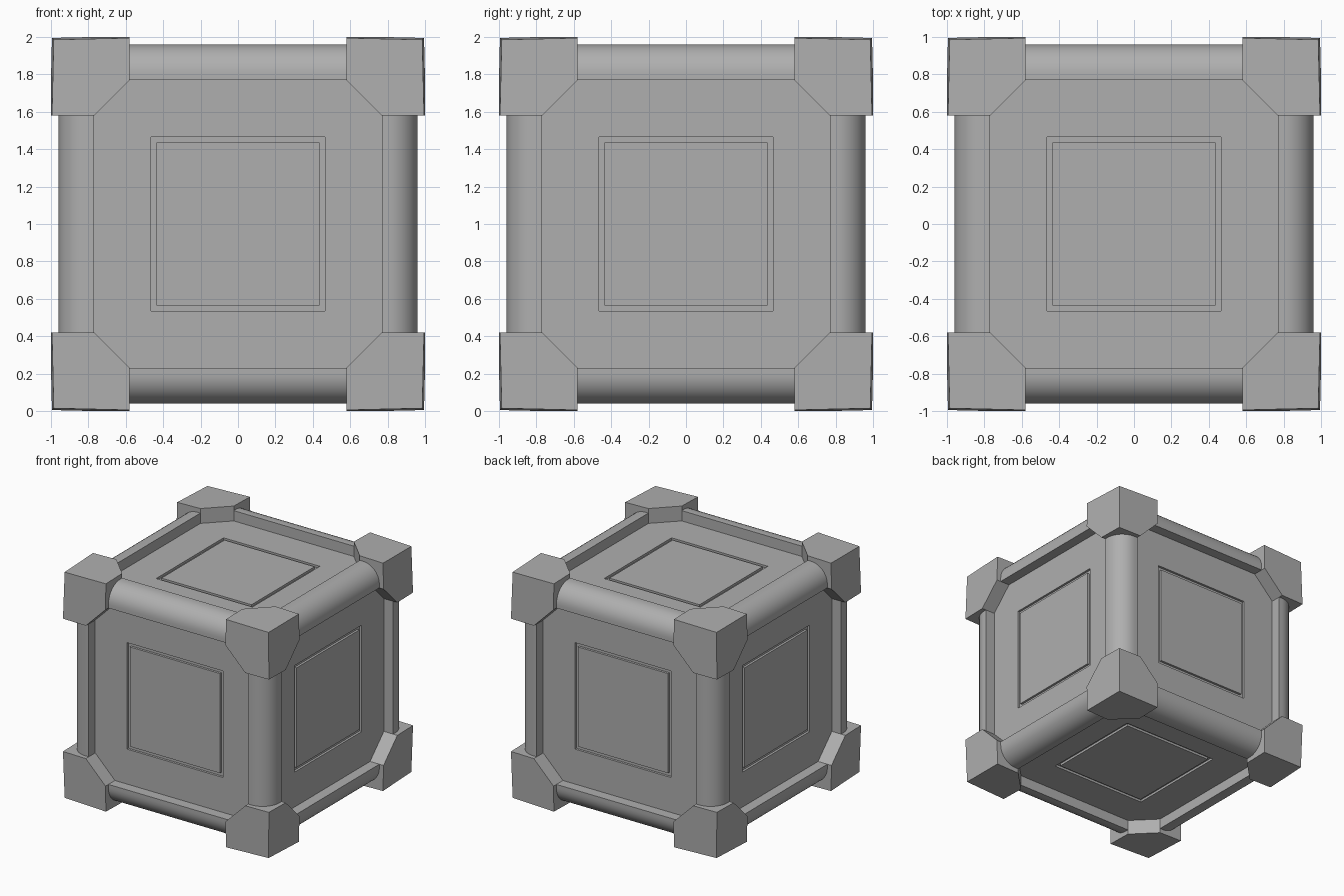
import bpy, bmesh
from math import sin, cos, pi
from itertools import product, permutations
from mathutils import Vector

if "Cube" in bpy.data.objects:
    bpy.data.objects.remove(bpy.data.objects["Cube"])

UP = Vector((0, 0, 1))

# Darker grey shared by all parts
grey = bpy.data.materials.new("dark_grey")
grey.diffuse_color = (0.43, 0.43, 0.43, 1)
grey.use_nodes = True
grey.node_tree.nodes["Principled BSDF"].inputs["Base Color"].default_value = grey.diffuse_color


def make_object(name, bm, smooth=False):
    bmesh.ops.recalc_face_normals(bm, faces=bm.faces)
    mesh = bpy.data.meshes.new(name)
    bm.to_mesh(mesh)
    bm.free()
    mesh.materials.append(grey)
    obj = bpy.data.objects.new(name, mesh)
    bpy.context.collection.objects.link(obj)
    if smooth:
        bpy.ops.object.select_all(action='DESELECT')
        obj.select_set(True)
        bpy.context.view_layer.objects.active = obj
        bpy.ops.object.shade_smooth_by_angle(angle=0.6)
    return obj


# Core box: six panels, each with a thin square groove
bm = bmesh.new()
bmesh.ops.create_cube(bm, size=1.74)
panels = bm.faces[:]
for thickness, depth in ((0.405, 0), (0, -0.02), (0.03, 0), (0, 0.02)):
    bmesh.ops.inset_individual(bm, faces=panels, thickness=thickness,
                               depth=depth, use_even_offset=True)
bmesh.ops.translate(bm, verts=bm.verts, vec=UP)
make_object("core_panels", bm)

# Rounded edge rails: one cross-section swept along all twelve edges
outer, radius, inner = 0.96, 0.16, 0.77
profile = [(inner, 0.8), (inner, outer)]
profile += [(outer - radius + radius * sin(t), outer - radius + radius * cos(t))
            for t in (i * pi / 20 for i in range(11))]
profile += [(outer, inner), (0.8, inner)]
bm = bmesh.new()
for axis in range(3):
    for su, sv in product((-1, 1), repeat=2):
        rings = []
        for end in (-0.62, 0.62):
            ring = []
            for u, v in profile:
                p = [0, 0, 0]
                p[axis], p[axis - 1], p[axis - 2] = end, su * u, sv * v
                ring.append(bm.verts.new(Vector(p) + UP))
            rings.append(ring)
        a, b = rings
        n = len(profile)
        for i in range(n):
            j = (i + 1) % n
            bm.faces.new((a[i], a[j], b[j], b[i]))
        bm.faces.new(a)
        bm.faces.new(b)
make_object("edge_rails", bm, smooth=True)

# Corner blocks: slightly tapered cubes with the panel-side corners cut off
points = {(0.985, 0.985, 0.985), (0.675, 0.675, 0.675)}
for base in ((0.58, 0.9946, 0.9946), (0.58, 0.77, 1.0), (0.58, 0.77, 0.77)):
    points |= set(permutations(base))
bm = bmesh.new()
for signs in product((-1, 1), repeat=3):
    verts = [bm.verts.new([c * s for c, s in zip(p, signs)]) for p in sorted(points)]
    bmesh.ops.convex_hull(bm, input=verts)
bmesh.ops.dissolve_limit(bm, angle_limit=0.02, verts=bm.verts, edges=bm.edges)
bmesh.ops.translate(bm, verts=bm.verts, vec=UP)
make_object("corner_blocks", bm)
